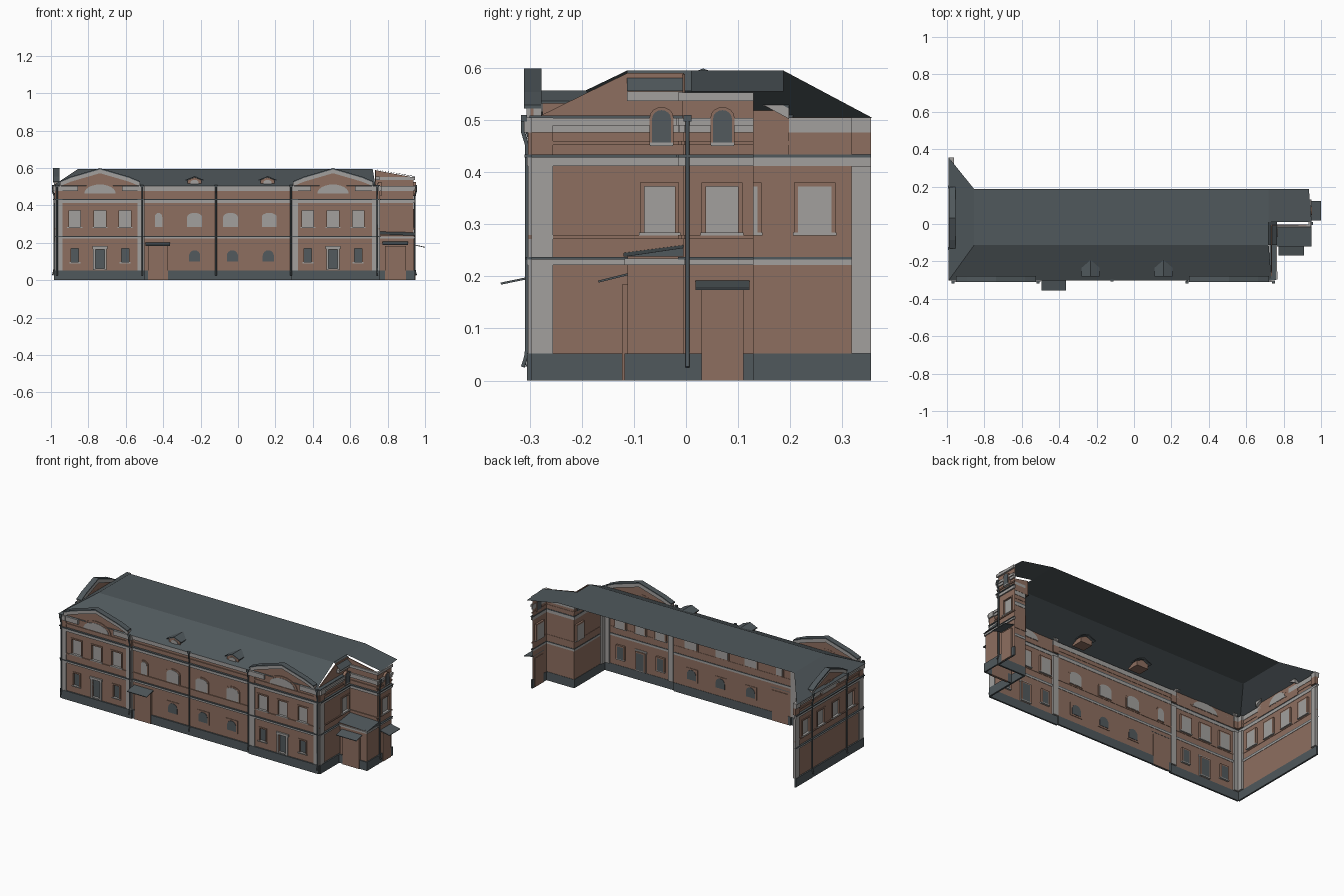
import bpy, bmesh, math
from mathutils import Vector

if "Cube" in bpy.data.objects:
    bpy.data.objects.remove(bpy.data.objects["Cube"])


def material(name, rgb):
    m = bpy.data.materials.new(name)
    m.diffuse_color = (*rgb, 1)
    m.use_nodes = True
    m.node_tree.nodes["Principled BSDF"].inputs["Base Color"].default_value = m.diffuse_color
    return m


BRICK = material("brick", (0.27, 0.158, 0.115))
STONE = material("light stone", (0.36, 0.35, 0.34))
METAL = material("dark metal", (0.08, 0.098, 0.107))
GLASS = material("window glass", (0.085, 0.10, 0.11))


# Facade frames: (u along wall, z up, d outward) -> world point
def front(y):
    return lambda u, z, d: Vector((u, y - d, z))


def right(x):
    return lambda u, z, d: Vector((x + d, u, z))


def left(x):
    return lambda u, z, d: Vector((x - d, u, z))


def finish(name, bm, mat, recalc=True):
    if recalc:
        bmesh.ops.recalc_face_normals(bm, faces=bm.faces[:])
    me = bpy.data.meshes.new(name)
    bm.to_mesh(me)
    bm.free()
    me.materials.append(mat)
    ob = bpy.data.objects.new(name, me)
    bpy.context.collection.objects.link(ob)
    return ob


def prism(name, F, pts, d0, d1, mat):
    bm = bmesh.new()
    a = [bm.verts.new(F(u, z, d0)) for u, z in pts]
    b = [bm.verts.new(F(u, z, d1)) for u, z in pts]
    bm.faces.new(a)
    bm.faces.new(b)
    for i in range(len(pts)):
        j = (i + 1) % len(pts)
        bm.faces.new((a[i], a[j], b[j], b[i]))
    return finish(name, bm, mat)


def bar(name, F, u0, u1, z0, z1, d0, d1, mat):
    return prism(name, F, [(u0, z0), (u1, z0), (u1, z1), (u0, z1)], d0, d1, mat)


def sheet(name, quads, mat):
    bm = bmesh.new()
    for q in quads:
        bm.faces.new([bm.verts.new(p) for p in q])
    bmesh.ops.remove_doubles(bm, verts=bm.verts[:], dist=1e-4)
    return finish(name, bm, mat)


def arch(c, w, z0, z1, rise, n=8):
    """Outline with straight sides and an elliptical head."""
    pts = [(c - w, z0), (c + w, z0)]
    for i in range(n + 1):
        t = math.pi * i / n
        pts.append((c + w * math.cos(t), z1 - rise + rise * math.sin(t)))
    return pts if z1 - rise > z0 + 1e-5 else pts[2:]


def wall(name, F, u0, u1, z0, z1, windows=()):
    """Thin brick sheet with real openings, reveals and recessed panes."""
    us = sorted({u0, u1, *[v for w in windows for v in w[:2]]})
    zs = sorted({z0, z1, *[v for w in windows for v in w[2:4]]})
    quads = []
    for a, b in zip(us, us[1:]):
        for c, d in zip(zs, zs[1:]):
            um, zm = (a + b) / 2, (c + d) / 2
            if not any(w[0] < um < w[1] and w[2] < zm < w[3] for w in windows):
                quads.append([F(a, c, 0), F(b, c, 0), F(b, d, 0), F(a, d, 0)])
    sheet(name, quads, BRICK)
    for a, b, c, d, mat in windows:
        bar(name + "_window", F, a, b, c, d, -0.012, -0.008, mat)
        for p, q, r, s in ((a - .008, a, c, d), (b, b + .008, c, d), (a - .008, b + .008, d, d + .008)):
            bar(name + "_architrave", F, p, q, r, s, -0.012, 0.004, BRICK)
        bar(name + "_sill", F, a - .01, b + .01, c - .006, c, -0.012, 0.007, STONE)


def dress(name, F, u0, u1, cornice=True, sill=True):
    """Plinth, string course, bands and cornice with metal flashings."""
    bar(name + "_plinth", F, u0, u1, 0, .052, -.002, .008, METAL)
    bands = [(.222, .232, .007, STONE), (.232, .237, .01, METAL), (.412, .428, .008, STONE),
             (.428, .434, .013, METAL), (.452, .46, .005, BRICK)]
    if sill:
        bands.append((.272, .279, .005, BRICK))
    if cornice:
        bands += [(.476, .49, .007, STONE), (.49, .504, .013, STONE)]
    for z0, z1, d, m in bands:
        bar(name + "_band", F, u0, u1, z0, z1, -.002, d, m)


def pilaster(F, u0, u1):
    bar("pilaster", F, u0, u1, .052, .412, -.012, .006, STONE)
    bar("pilaster_top", F, u0, u1, .434, .476, -.012, .006, BRICK)
    bar("pilaster_cornice", F, u0, u1, .476, .505, -.012, .014, STONE)


def pediment(F, c, hw):
    rake = [(-hw, .522), (-hw * .72, .547), (0, .592), (hw * .72, .547), (hw, .522)]
    prism("pediment_wall", F, [(c - hw, .434)] + [(c + u, z) for u, z in rake] + [(c + hw, .434)], -.004, .001, BRICK)
    for a, b in zip(rake, rake[1:]):
        for nm, lo, hi, d, m in (("cap", 0, .007, .014, METAL), ("rake_cornice", -.02, 0, .009, STONE)):
            prism("pediment_" + nm, F, [(c + a[0], a[1] + lo), (c + b[0], b[1] + lo),
                                        (c + b[0], b[1] + hi), (c + a[0], a[1] + hi)], -.02, d, m)
    # lunette with a brick surround, cornice broken around it
    prism("lunette_surround", F, arch(c, hw * .46, .462, .524, .062, 12), -.005, .005, BRICK)
    prism("lunette", F, arch(c, hw * .39, .464, .512, .048, 12), -.007, .007, STONE)
    for s in (-1, 1):
        u = sorted((c + s * hw * .55, c + s * hw))
        bar("pediment_cornice", F, u[0], u[1], .476, .504, -.004, .012, STONE)


def pipe(F, u):
    cu = bpy.data.curves.new("downpipe", 'CURVE')
    cu.dimensions = '3D'
    cu.bevel_depth = .0045
    cu.bevel_resolution = 1
    cu.use_fill_caps = True
    path = [(.5, .016), (.478, .016), (.452, .008), (.06, .008), (.045, .01), (.026, .016)]
    sp = cu.splines.new('POLY')
    sp.points.add(len(path) - 1)
    for p, (z, d) in zip(sp.points, path):
        p.co = (*F(u, z, d), 1)
    cu.materials.append(METAL)
    bpy.context.collection.objects.link(bpy.data.objects.new("downpipe", cu))
    bar("downpipe_funnel", F, u - .008, u + .008, .497, .51, .008, .02, METAL)


def door(F, u0, u1, top, out):
    bar("door_portal", F, u0, u1, 0, top, -.003, .011, BRICK)
    vs = [F(u0 - .012, top + .018, 0), F(u1 + .012, top + .018, 0), F(u1 + .012, top + .004, out), F(u0 - .012, top + .004, out)]
    ob = sheet("door_canopy", [vs], METAL)
    mod = ob.modifiers.new("thickness", 'SOLIDIFY')
    mod.thickness = .004


BAY, MID = front(-.297), front(-.288)
SIDE, WING, WINGF, END = right(.752), right(.937), front(-.005), left(-.975)

# Two projecting end bays on the front
for c, u0, u1 in ((-.738, -.975, -.5), (.508, .285, .752)):
    wins = [(c + o - .031, c + o + .031, .284, .372, STONE) for o in (-.134, 0, .134)]
    wins += [(c + o - .02, c + o + .02, .096, .17, GLASS) for o in (-.134, .134)]
    wins.append((c - .025, c + .025, .062, .165, GLASS))
    wall("bay_wall", BAY, u0, u1, 0, .505, wins)
    dress("bay", BAY, u0, u1, cornice=False)
    pediment(BAY, c, .215)
    pilaster(BAY, u0, u0 + .036)
    pilaster(BAY, u1 - .036, u1)
    # stone surround of the central ground-floor window
    for a, b, z0, z1 in ((-.036, -.025, .055, .17), (.025, .036, .055, .17), (-.04, .04, .168, .182)):
        bar("stone_surround", BAY, c + a, c + b, z0, z1, -.004, .009, STONE)

# Middle stretch of the front with arched windows
wall("middle_wall", MID, -.5, .285, 0, .505)
dress("middle", MID, -.5, .285)
for c, w in ((-.425, .02), (-.232, .04), (-.04, .04), (.167, .04)):
    prism("arched_surround", MID, arch(c, w + .008, .28, .368, .025), -.003, .003, BRICK)
    prism("arched_window", MID, arch(c, w, .284, .36, .022), -.005, .005, STONE)
for c in (-.232, -.03, .162):
    bar("window_panel", MID, c - .04, c + .04, .09, .168, -.003, .003, BRICK)
    prism("ground_window", MID, arch(c, .03, .1, .16, .03), -.005, .005, GLASS)
door(MID, -.482, -.375, .184, .068)

# Left end facade with its own pediment
wall("left_wall", END, -.297, .355, 0, .505,
     [(c - .032, c + .032, .284, .372, STONE) for c in (-.18, -.037, .105, .247)])
dress("left", END, -.297, .355)
pediment(END, .033, .165)
pilaster(END, -.297, -.255)
pilaster(END, .318, .355)

# Right return wall and the narrow wing
wall("right_wall", SIDE, -.297, -.005, 0, .505, [(-.08, -.021, .284, .372, STONE)])
wall("wing_side_wall", WING, -.005, .13, 0, .54, [(.038, .1, .284, .372, STONE)])
wall("wing_front_wall", WINGF, .752, .937, 0, .505)
for n, F, a, b in (("right", SIDE, -.297, -.005), ("wing_side", WING, -.015, .13), ("wing_front", WINGF, .752, .947)):
    dress(n, F, a, b)
pilaster(SIDE, -.297, -.255)
for F, c in ((SIDE, -.047), (WING, .07)):
    prism("small_arch_surround", F, arch(c, .023, .452, .525, .02), -.004, .014, BRICK)
    prism("small_arched_window", F, arch(c, .018, .457, .519, .016), -.006, .016, GLASS)
    bar("small_sill", F, c - .022, c + .022, .45, .457, -.003, .016, STONE)
prism("right_gable", right(.735), [(-.297, .5), (-.113, .59), (-.005, .59), (-.005, .5)], -.003, .002, BRICK)
prism("wing_gable", WINGF, [(.735, .5), (.735, .588), (.937, .55), (.937, .5)], -.003, .002, BRICK)
bar("upper_cornice", right(.745), -.113, -.005, .537, .555, -.01, .012, STONE)
bar("upper_cornice", WING, -.015, .13, .537, .553, -.003, .01, STONE)
bar("upper_cornice", WINGF, .752, .947, .537, .553, -.003, .01, STONE)
door(WING, .03, .11, .174, .063)

# Low porch in the corner
P_FRONT, P_SIDE = front(-.112), right(.94)
wall("porch_front", P_FRONT, .76, .94, 0, .24)
wall("porch_side", P_SIDE, -.112, -.005, 0, .24)
bar("porch_plinth", P_FRONT, .76, .946, 0, .052, -.002, .006, METAL)
bar("porch_plinth", P_SIDE, -.118, -.005, 0, .052, -.002, .006, METAL)
bar("porch_band", P_FRONT, .76, .946, .222, .234, -.002, .006, STONE)
bar("porch_band", P_SIDE, -.118, -.005, .222, .234, -.002, .006, STONE)
sheet("porch_roof", [[(.755, -.005, .26), (.948, -.005, .255), (.948, -.12, .238), (.755, -.12, .245)],
                     [(.948, -.005, .255), (.948, -.12, .238), (.948, -.005, .238)]], METAL)
door(P_FRONT, .785, .897, .184, .056)

# Main roof: front slope, flat top, left hip, wing slope
E, T = .504, .595
sheet("roof", [[(-.992, -.303, E), (.735, -.303, E), (.72, -.113, T), (-.855, -.113, T)],
               [(-.855, -.113, T), (.72, -.113, T), (.72, .187, T), (-.855, .187, T)],
               [(-.992, .358, E), (-.992, -.303, E), (-.855, -.113, T), (-.855, .187, T)],
               [(.72, .01, T), (.95, .01, .555), (.935, .187, .555), (.72, .187, T)],
               [(.72, -.113, T), (.765, -.113, .556), (.765, .01, .556), (.72, .01, T)]], METAL)
bar("gable_coping", right(.74), -.3, -.005, .504, .509, -.015, .02, METAL)

# Dormers
for c in (-.232, .158):
    D = front(-.275)
    prism("dormer", D, [(c - .038, .508), (c + .038, .508), (c + .038, .535), (c, .55), (c - .038, .535)], -.07, 0, BRICK)
    prism("dormer_window", D, arch(c, .022, .515, .537, .015), 0, .004, STONE)
    for s in (-1, 1):
        prism("dormer_roof", D, [(c, .551), (c + s * .048, .532), (c + s * .048, .537), (c, .557)], -.085, .006, METAL)

# Downpipes
for F, u in ((BAY, -.968), (BAY, -.512), (MID, -.118), (BAY, .283), (BAY, .745),
             (END, -.13), (END, .197), (WING, .003)):
    pipe(F, u)
